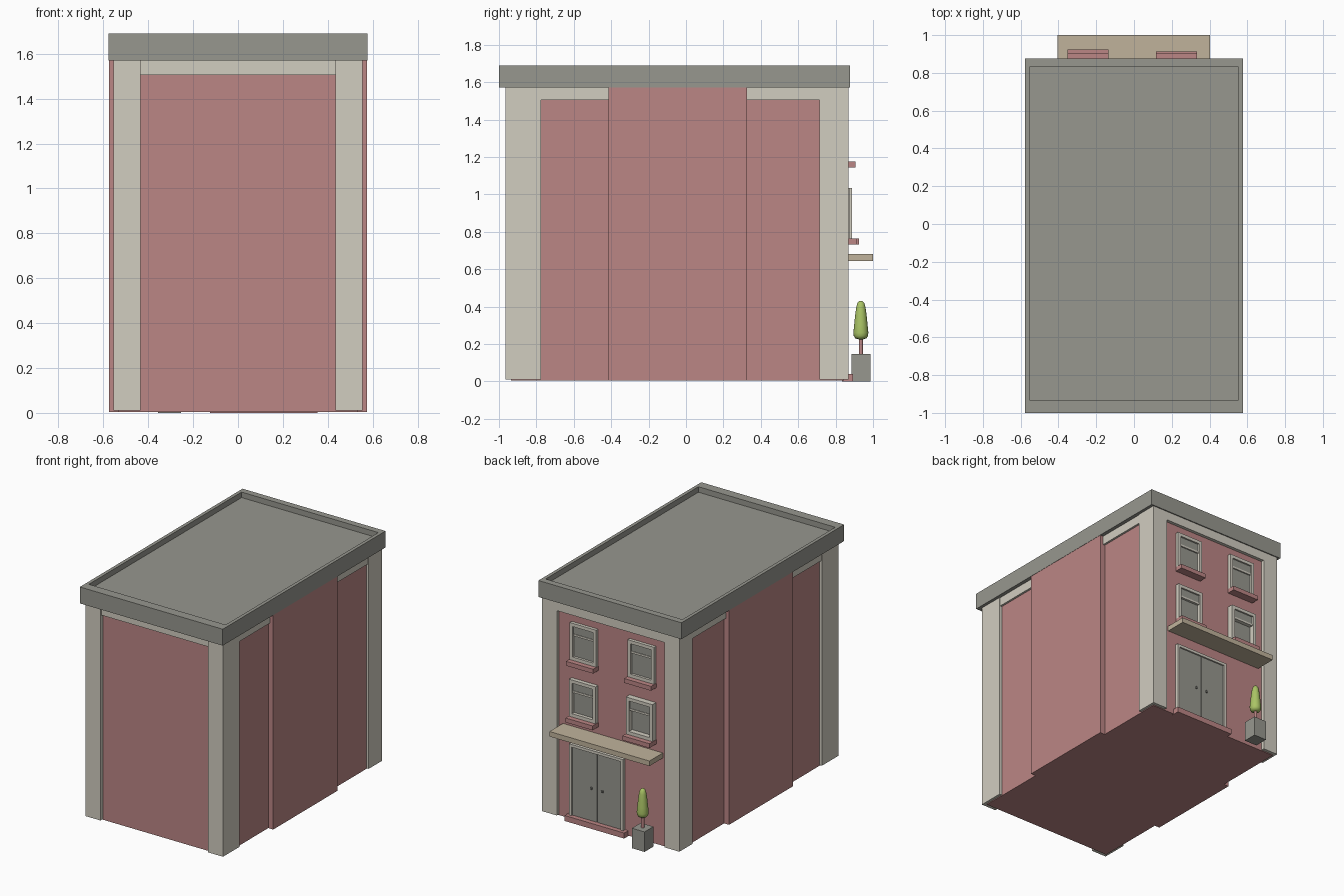
import bpy, bmesh, math
from mathutils import Vector

old = bpy.data.objects.get("Cube")
if old:
    bpy.data.objects.remove(old, do_unlink=True)


def material(name, r, g, b):
    m = bpy.data.materials.new(name)
    m.use_nodes = True
    m.diffuse_color = (r, g, b, 1)
    m.node_tree.nodes["Principled BSDF"].inputs["Base Color"].default_value = (r, g, b, 1)
    return m


BRICK = material("brick_red", 0.50, 0.24, 0.235)
STONE = material("pale_stone", 0.64, 0.61, 0.53)
GREY = material("warm_grey", 0.31, 0.31, 0.275)
TAN = material("canopy_tan", 0.53, 0.45, 0.33)
GREEN = material("leaf_green", 0.40, 0.55, 0.13)


def finish(name, bm, mat):
    bmesh.ops.recalc_face_normals(bm, faces=bm.faces)
    mesh = bpy.data.meshes.new(name)
    bm.to_mesh(mesh)
    bm.free()
    mesh.materials.append(mat)
    ob = bpy.data.objects.new(name, mesh)
    bpy.context.collection.objects.link(ob)
    return ob


def add_box(bm, x, y, z):
    """Add a box spanning the (low, high) pairs x, y and z."""
    verts = bmesh.ops.create_cube(bm, size=1)["verts"]
    for v in verts:
        v.co = Vector([(lo + hi) / 2 + c * (hi - lo) for c, (lo, hi) in zip(v.co, (x, y, z))])


def boxes(name, mat, *spans):
    bm = bmesh.new()
    for s in spans:
        add_box(bm, *s)
    return finish(name, bm, mat)


def lathe(name, mat, centre, profile, sides):
    """Turn a (radius, height) profile into a closed round solid."""
    bm = bmesh.new()
    rings = []
    for r, z in profile:
        rings.append([bm.verts.new((centre[0] + r * math.cos(math.tau * i / sides),
                                    centre[1] + r * math.sin(math.tau * i / sides), z))
                      for i in range(sides)])
    for a, b in zip(rings, rings[1:]):
        for i in range(sides):
            j = (i + 1) % sides
            bm.faces.new((a[i], a[j], b[j], b[i]))
    bm.faces.new(rings[0])
    bm.faces.new(rings[-1])
    return finish(name, bm, mat)


def frame_spans(x, y, z, w):
    """Four bars around an opening."""
    return [((x[0], x[0] + w), y, z), ((x[1] - w, x[1]), y, z),
            ((x[0] + w, x[1] - w), y, (z[1] - w, z[1])),
            ((x[0] + w, x[1] - w), y, (z[0], z[0] + w))]


WALL = 0.845       # plane of the entrance wall
EAVES = 1.575

# Main body and the raised panels on its long sides
boxes("main_walls", BRICK, ((-0.535, 0.535), (-0.935, WALL), (0.004, EAVES)))
boxes("side_panels", BRICK, ((-0.575, 0.575), (-0.415, 0.325), (0.004, EAVES)))

# Corner piers
for side, sx in (("left", 1), ("right", -1)):
    x = tuple(sorted((sx * 0.435, sx * 0.555)))
    boxes(f"front_{side}_pier", STONE, (x, (-0.965, -0.775), (0.01, EAVES)))
    boxes(f"back_{side}_pier", STONE, (x, (0.715, 0.869), (0.01, EAVES)))
    # Side bands under the eaves
    band = tuple(sorted((sx * 0.5, sx * 0.55)))
    boxes(f"{side}_side_bands", STONE, (band, (-0.775, -0.415), (1.505, EAVES)),
          (band, (0.325, 0.715), (1.505, EAVES)))

# End bands under the eaves
boxes("front_band", STONE, ((-0.435, 0.435), (-0.955, -0.9), (1.505, EAVES)))
boxes("back_band", STONE, ((-0.435, 0.435), (0.8, 0.869), (1.505, EAVES)))

# Flat roof with a sunken deck
bm = bmesh.new()
add_box(bm, (-0.577, 0.577), (-1.0, 0.877), (1.57, 1.69))
bm.faces.ensure_lookup_table()
top = max(bm.faces, key=lambda f: f.calc_center_median().z)
bmesh.ops.inset_region(bm, faces=[top], thickness=0.035)
deck = bmesh.ops.extrude_discrete_faces(bm, faces=[top])["faces"][0]
for v in deck.verts:
    v.co.z = 1.65
for v in bm.verts:
    if abs(v.co.x) < 0.56:
        v.co.y = 0.83 if v.co.y > 0 else -0.932
finish("flat_roof", bm, GREY)


# Sash windows with sills
def window(name, cx, z0, out):
    x = (cx - 0.107, cx + 0.107)
    z = (z0, z0 + 0.27)
    rail = z0 + 0.175
    front = WALL + out
    boxes(name + "_frame", STONE, *frame_spans(x, (WALL - 0.01, front), z, 0.024),
          ((x[0] + 0.02, x[1] - 0.02), (WALL, front - 0.008), (rail, rail + 0.014)))
    inner = (x[0] + 0.02, x[1] - 0.02)
    boxes(name + "_panes", GREY, (inner, (WALL - 0.01, WALL + 0.005), (z0 + 0.02, rail)),
          (inner, (WALL - 0.01, front - 0.012), (rail + 0.014, z[1] - 0.02)))
    boxes(name + "_sill", BRICK,
          ((cx - 0.109, cx + 0.109), (WALL - 0.01, front + 0.037), (z0 - 0.032, z0)))


for side, cx, extra in (("left", 0.225, 0), ("right", -0.243, 0.012)):
    window(f"upper_{side}_window", cx, 1.176, 0.023)
    window(f"lower_{side}_window", cx, 0.765, 0.03 + extra)

# Double door, frame, handles and step
door_x, door_z = (-0.1, 0.335), (0.04, 0.56)
mid = sum(door_x) / 2
boxes("door_frame", STONE, *frame_spans(door_x, (WALL - 0.01, WALL + 0.023), door_z, 0.02)[:3])
boxes("double_door", GREY,
      ((door_x[0] + 0.015, mid - 0.002), (WALL - 0.01, WALL + 0.012), (0.04, 0.545)),
      ((mid + 0.002, door_x[1] - 0.015), (WALL - 0.01, WALL + 0.012), (0.04, 0.545)))
boxes("door_handles", GREY, *[((mid + s * 0.045 - 0.006, mid + s * 0.045 + 0.006),
                               (WALL, WALL + 0.022), (0.27, 0.285)) for s in (-1, 1)])
boxes("door_step", BRICK, ((-0.125, 0.355), (WALL - 0.01, 0.892), (0.0, 0.04)))

# Canopy above the entrance
boxes("canopy", TAN, ((-0.405, 0.402), (WALL - 0.01, 1.0), (0.645, 0.682)))

# Potted shrub
spot = (-0.305, 0.935)
boxes("planter", GREY, ((-0.356, -0.254), (0.884, 0.986), (0.0, 0.146)))
lathe("shrub_trunk", BRICK, spot, [(0.011, 0.14), (0.011, 0.24)], 12)
shrub = lathe("shrub_leaves", GREEN, spot,
              [(0.012, 0.225), (0.03, 0.23), (0.038, 0.243), (0.04, 0.26), (0.036, 0.3),
               (0.031, 0.35), (0.025, 0.395), (0.019, 0.418), (0.01, 0.428), (0.002, 0.431)], 20)
for p in shrub.data.polygons:
    p.use_smooth = True
